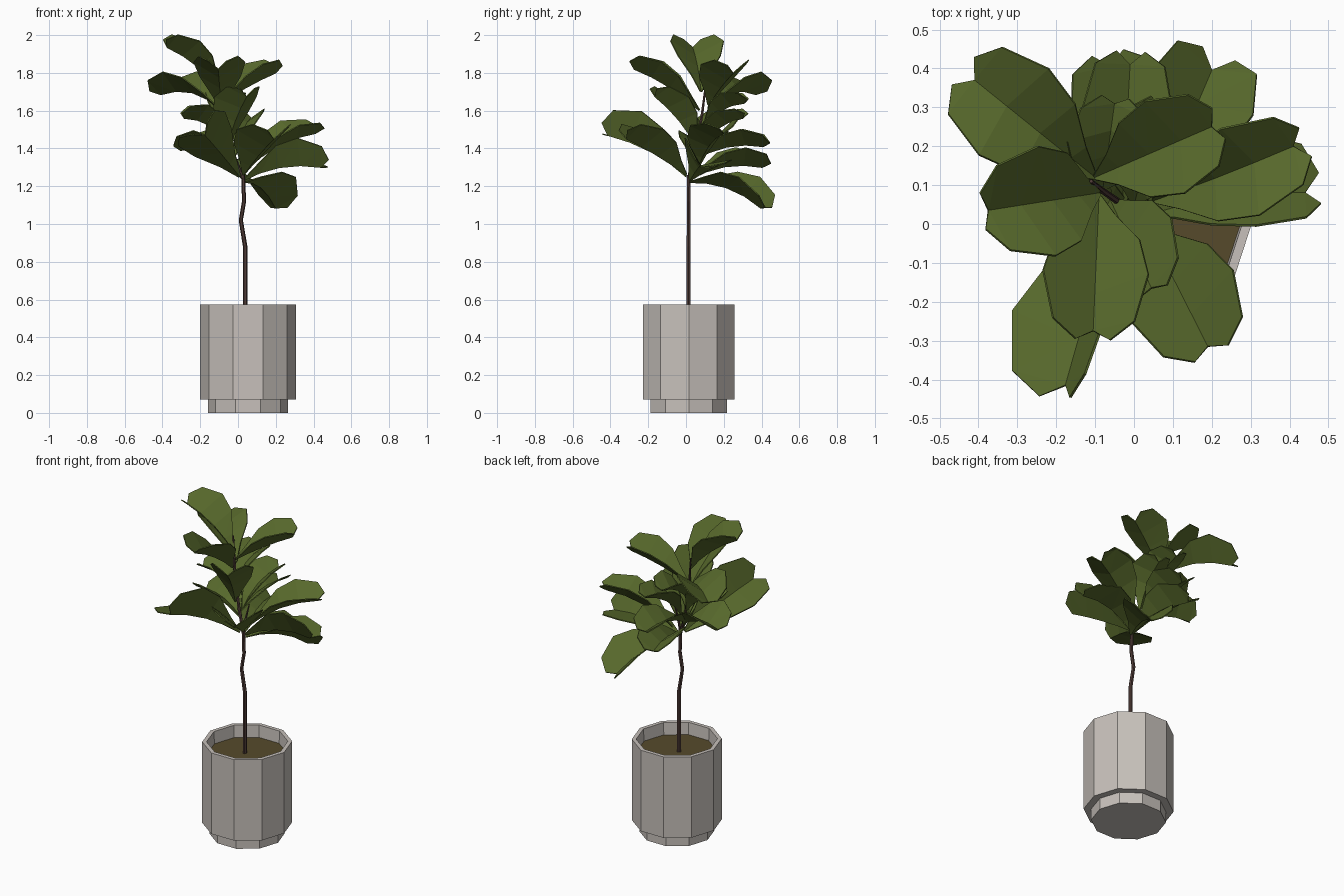
import bpy, bmesh, math
from mathutils import Vector, Matrix

if "Cube" in bpy.data.objects:
    bpy.data.objects.remove(bpy.data.objects["Cube"])


def material(name, rgb):
    m = bpy.data.materials.new(name)
    m.diffuse_color = (*rgb, 1)
    m.use_nodes = True
    m.node_tree.nodes["Principled BSDF"].inputs["Base Color"].default_value = m.diffuse_color
    return m


GREEN = material("leaf green", (0.097, 0.142, 0.025))
STONE = material("pale stone", (0.57, 0.53, 0.495))
SOIL = material("brown soil", (0.092, 0.068, 0.024))
BARK = material("dark bark", (0.078, 0.044, 0.038))


def finish(name, bm, mat):
    bmesh.ops.recalc_face_normals(bm, faces=bm.faces)
    me = bpy.data.meshes.new(name)
    bm.to_mesh(me)
    bm.free()
    me.materials.append(mat)
    ob = bpy.data.objects.new(name, me)
    bpy.context.collection.objects.link(ob)
    return ob


def skin_rings(name, bm, rings, mat):
    """Bridge equal rings of vertices and cap both ends."""
    for a, b in zip(rings, rings[1:]):
        for i in range(len(a)):
            j = (i + 1) % len(a)
            bm.faces.new((a[i], a[j], b[j], b[i]))
    bm.faces.new(rings[0])
    bm.faces.new(rings[-1])
    return finish(name, bm, mat)


def circle(r, sides):
    return [Vector((r * math.cos(2 * math.pi * i / sides),
                    r * math.sin(2 * math.pi * i / sides), 0)) for i in range(sides)]


def lathe(name, profile, mat, centre=(0.053, 0.015)):
    """Ten sided turned shape."""
    bm = bmesh.new()
    rings = [[bm.verts.new(v + Vector((*centre, z))) for v in circle(r, 10)]
             for r, z in profile]
    return skin_rings(name, bm, rings, mat)


def tube(name, points, radii, mat=BARK):
    """Bent stem with a ring of vertices at every point."""
    bm = bmesh.new()
    pts = [Vector(p) for p in points]
    rings = []
    for k, (p, r) in enumerate(zip(pts, radii)):
        d = pts[min(k + 1, len(pts) - 1)] - pts[max(k - 1, 0)]
        q = Vector((0, 0, 1)).rotation_difference(d)
        rings.append([bm.verts.new(p + q @ v) for v in circle(r, 6)])
    return skin_rings(name, bm, rings, mat)


# Leaf outline: midrib position, edge position, half width
ROWS = [(0, 0, 0.008), (0.22, 0.2, 0.055), (0.48, 0.46, 0.135),
        (0.75, 0.74, 0.168), (1.0, 1.03, 0.13)]
NOTCH = (1.1, 0.055)


def leaf(name, base, tip, roll=0, size=1.0, arch=0.035, fold=36):
    """Folded leaf with a notched tip; positive roll lowers its right side."""
    base, tip = Vector(base), Vector(tip)
    axis = tip - base
    length = axis.length
    d = axis.normalized()
    s = d.cross(Vector((0, 0, 1))).normalized()
    s = Matrix.Rotation(math.radians(roll), 3, d) @ s
    n = s.cross(d)
    c, f = math.cos(math.radians(fold)), math.sin(math.radians(fold))

    def point(u, w):
        return (base + d * u * length + n * (arch * 4 * u * (1 - u) + abs(w) * f)
                + s * w * c)

    bm = bmesh.new()
    mid = [bm.verts.new(point(u, 0)) for u, _, _ in ROWS]
    for side in (-1, 1):
        edge = [bm.verts.new(point(u, side * w * size)) for _, u, w in ROWS]
        end = bm.verts.new(point(NOTCH[0], side * NOTCH[1] * size))
        for i in range(len(ROWS) - 1):
            bm.faces.new((mid[i], mid[i + 1], edge[i + 1]))
            bm.faces.new((mid[i], edge[i + 1], edge[i]))
        bm.faces.new((mid[-1], end, edge[-1]))
    ob = finish(name, bm, GREEN)
    mod = ob.modifiers.new("thickness", "SOLIDIFY")
    mod.thickness = 0.006
    mod.offset = 0
    return ob


# Pot, foot and soil
lathe("pot_foot", [(0.212, 0), (0.212, 0.075)], STONE)
lathe("pot", [(0.2545, 0.07), (0.2545, 0.575), (0.23, 0.575), (0.224, 0.47)], STONE)
lathe("soil", [(0.226, 0.46), (0.226, 0.5)], SOIL)

# Trunk and branches
tube("trunk", [(0.038, 0.014, 0.48), (0.038, 0.014, 0.88), (0.015, 0.014, 1.02),
               (0.032, 0.014, 1.12), (0.027, 0.015, 1.26)],
     [0.012, 0.012, 0.011, 0.011, 0.010])
tube("main_branch", [(0.027, 0.015, 1.24), (-0.03, 0.05, 1.38), (-0.08, 0.085, 1.58),
                     (-0.11, 0.11, 1.78)], [0.010, 0.009, 0.008, 0.005])
tube("side_branch", [(0.027, 0.015, 1.24), (0.035, 0.025, 1.33), (0.05, 0.04, 1.42)],
     [0.008, 0.007, 0.004])

# Upper leaves
leaf("top_left_leaf", (-0.09, 0.08, 1.70), (-0.375, 0.035, 1.935), arch=0.025, size=1.05)
leaf("back_left_leaf", (-0.10, 0.12, 1.61), (-0.41, 0.37, 1.685), arch=0.05, size=1.05)
leaf("upper_right_leaf", (-0.10, 0.12, 1.63), (0.20, 0.25, 1.80), arch=0.01, size=0.95)
leaf("upper_front_leaf", (-0.09, 0.07, 1.60), (-0.105, -0.275, 1.82), size=1.0, arch=0.02)
leaf("middle_front_leaf", (-0.06, 0.06, 1.40), (0.045, -0.165, 1.675), size=0.9, arch=0.02)

# Middle leaves
leaf("middle_left_leaf", (-0.06, 0.08, 1.43), (-0.285, 0.06, 1.56), size=0.95)
leaf("lower_left_leaf", (-0.01, 0.04, 1.32), (-0.305, 0.12, 1.39))
leaf("upper_back_leaf", (-0.08, 0.09, 1.50), (-0.05, 0.31, 1.64), size=0.8)
leaf("inner_back_leaf", (0.0, 0.05, 1.38), (0.07, 0.30, 1.56), size=0.75)
leaf("middle_back_leaf", (-0.03, 0.05, 1.34), (-0.01, 0.41, 1.41), size=0.85)
leaf("lower_right_back_leaf", (0.05, 0.06, 1.29), (0.41, 0.20, 1.48), roll=6, size=0.9)

# Lower leaves
leaf("right_leaf", (0.03, 0.02, 1.23), (0.44, 0.08, 1.30), roll=-26, arch=0.04)
leaf("front_right_leaf", (0.03, 0.0, 1.26), (0.19, -0.315, 1.45), size=1.08, arch=0.01)
leaf("front_left_leaf", (0.01, 0.0, 1.25), (-0.175, -0.415, 1.47), roll=42, size=1.12)
leaf("back_leaf", (0.02, 0.03, 1.24), (-0.06, 0.405, 1.30), size=0.95)
leaf("low_back_right_leaf", (0.04, 0.02, 1.22), (0.2, 0.395, 1.085), arch=0.04, size=1.05)
